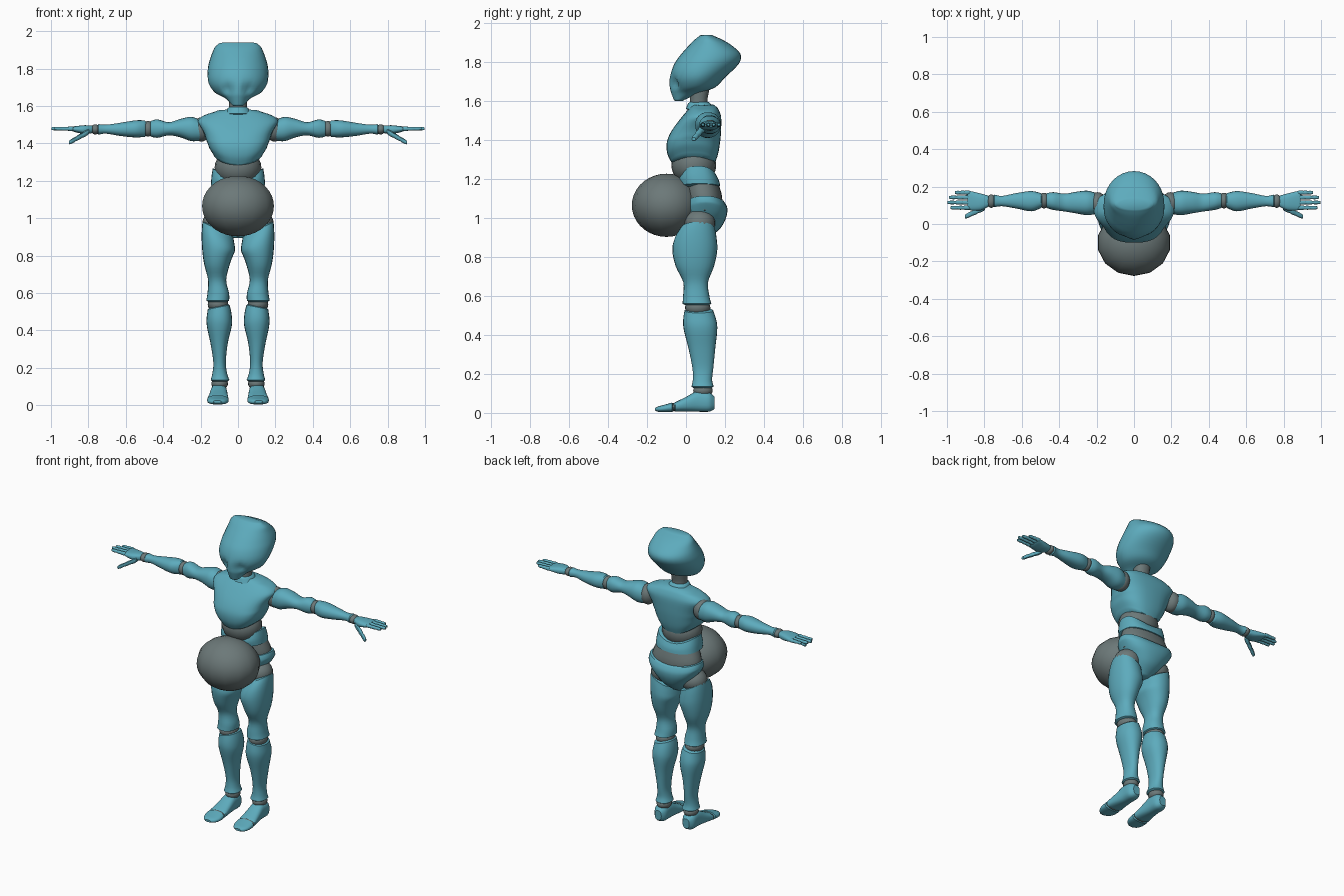
import bpy, bmesh, math
from mathutils import Vector, Matrix

cube = bpy.data.objects.get("Cube")
if cube:
    bpy.data.objects.remove(cube, do_unlink=True)


def make_material(name, colour):
    material = bpy.data.materials.new(name)
    material.use_nodes = True
    material.diffuse_color = colour
    material.node_tree.nodes["Principled BSDF"].inputs["Base Color"].default_value = colour
    return material


teal = make_material("teal shell", (.11, .41, .51, 1))
grey = make_material("grey joint", (.15, .19, .19, 1))
built = []


def finish(name, bm, material):
    """Turn a bmesh into a named object with one material."""
    bmesh.ops.recalc_face_normals(bm, faces=bm.faces)
    mesh = bpy.data.meshes.new(name)
    bm.to_mesh(mesh)
    bm.free()
    mesh.materials.append(material)
    obj = bpy.data.objects.new(name, mesh)
    bpy.context.collection.objects.link(obj)
    built.append(obj)


def smooth_rows(rows, steps):
    """Catmull-Rom interpolation through the section rows."""
    rows = [Vector(row) for row in rows]
    result = []
    for i in range(len(rows) - 1):
        before, start = rows[max(i - 1, 0)], rows[i]
        end, after = rows[i + 1], rows[min(i + 2, len(rows) - 1)]
        for k in range(steps):
            t = k / steps
            result.append(start + (end - before) * (t / 2)
                          + (before * 2 - start * 5 + end * 4 - after) * (t * t / 2)
                          + (start * 3 - before - end * 3 + after) * (t ** 3 / 2))
    return result + [rows[-1]]


def loft(name, rows, axis="z", material=teal, power=2.2, sides=24, steps=4,
         bend=None, side=1, lip=.007):
    """Skin rounded sections; a row is (position, low a, high a, low b, high b)."""
    sections = smooth_rows(rows, steps)
    direction = math.copysign(1, rows[-1][0] - rows[0][0])

    def lip_row(row, sign):
        t, a, b, c, d = row
        da, dc = (b - a) * .09, (d - c) * .09
        return (t + sign * lip, a + da, b - da, c + dc, d - dc)

    sections = ([lip_row(sections[0], -direction)] + sections
                + [lip_row(sections[-1], direction)])
    bm = bmesh.new()
    rings = []
    for t, a_low, a_high, b_low, b_high in sections:
        ring = []
        for k in range(sides):
            angle = math.tau * k / sides
            c, s = math.cos(angle), math.sin(angle)
            a = math.copysign(abs(c) ** (2 / power), c)
            b = math.copysign(abs(s) ** (2 / power), s)
            a = (a_low + a_high + a * (a_high - a_low)) / 2
            b = (b_low + b_high + b * (b_high - b_low)) / 2
            point = Vector({"x": (t, a, b), "y": (a, t, b), "z": (a, b, t)}[axis])
            if bend:
                point = bend(point)
            point.x *= side
            ring.append(bm.verts.new(point))
        rings.append(ring)
    for low, high in zip(rings, rings[1:]):
        for k in range(sides):
            n = (k + 1) % sides
            bm.faces.new((low[k], low[n], high[n], high[k]))
    bm.faces.new(rings[0])
    bm.faces.new(rings[-1])
    finish(name, bm, material)


def ball(name, centre, radii, side=1, sides=20, rings=14):
    bm = bmesh.new()
    place = Matrix.Translation((centre[0] * side, centre[1], centre[2]))
    bmesh.ops.create_uvsphere(bm, u_segments=sides, v_segments=rings, radius=1,
                              matrix=place @ Matrix.Diagonal((*radii, 1)))
    finish(name, bm, grey)


def clamp(value):
    return max(0, min(1, value))


# Head: swept-back skull, pinched muzzle and shallow eye hollows
def shape_head(p):
    front = clamp((.06 - p.y) / .14)
    low = clamp((1.76 - p.z) / .1)
    p.x *= 1 - .3 * front * low
    hollow = math.exp(-((abs(p.x) - .055) / .025) ** 2 - ((p.z - 1.69) / .035) ** 2)
    p.y += .03 * hollow * front
    return p


loft("head", [(1.605, -.04, .04, -.062, -.01), (1.64, -.075, .075, -.075, .07),
              (1.67, -.125, .125, -.083, .15), (1.72, -.157, .157, -.083, .2),
              (1.79, -.162, .162, -.06, .27), (1.84, -.153, .153, -.025, .28),
              (1.885, -.137, .137, .015, .235), (1.915, -.123, .123, .045, .185),
              (1.935, -.1, .1, .07, .14)], power=2, sides=32, bend=shape_head, lip=.004)
loft("neck", [(1.55, -.05, .05, .015, .12), (1.6, -.047, .047, .02, .11),
              (1.66, -.05, .05, .02, .12)], material=grey)


# Chest shell: lower rim rises at the flanks
def shape_chest(p):
    p.z += .06 * clamp((1.42 - p.z) / .13) * (p.x / .15) ** 2
    p.z -= .015 * clamp((p.z - 1.5) / .06) * (p.x / .18) ** 2
    return p


loft("chest", [(1.285, -.125, .125, -.075, .15), (1.33, -.152, .152, -.096, .165),
               (1.39, -.165, .165, -.098, .175), (1.45, -.18, .18, -.072, .18),
               (1.52, -.215, .215, -.02, .18), (1.56, -.195, .195, .015, .165),
               (1.575, -.13, .13, .03, .15)], power=2.6, sides=32, bend=shape_chest)
loft("collar", [(1.56, -.075, .075, .0, .14), (1.588, -.055, .055, .01, .125)])
ball("abdomen_joint", (0, .04, 1.27), (.125, .115, .105))


# Waist shell: raised at the flanks
def shape_waist(p):
    p.z += .05 * clamp((p.z - 1.15) / .07) * (p.x / .14) ** 2
    return p


loft("waist", [(1.165, -.145, .145, -.035, .175), (1.19, -.142, .142, -.04, .17),
               (1.22, -.135, .135, -.03, .155)], power=2.5, sides=32, bend=shape_waist)
loft("pelvis_joint", [(1.04, -.16, .16, .01, .185), (1.11, -.165, .165, .0, .185),
                      (1.18, -.14, .14, .0, .165)], material=grey)
ball("belly", (0, -.1, 1.065), (.197, .178, .162), sides=14, rings=18)


# Hip shell: leg openings cut upward at the sides
def shape_hips(p):
    p.z += .06 * clamp((1.06 - p.z) / .1) * (p.x / .16) ** 2
    p.z += .03 * clamp((p.z - 1.02) / .05) * (p.x / .18) ** 2
    return p


loft("hips", [(.9, -.05, .05, .02, .12), (.945, -.11, .11, .0, .175),
              (1.0, -.16, .16, -.005, .205), (1.05, -.18, .18, -.01, .212),
              (1.085, -.175, .175, .0, .195)], power=2.3, sides=32, bend=shape_hips)


def shape_thigh(p):
    p.z += .5 * (p.x - .11) * clamp((p.z - .8) / .12)
    return p


def shape_knee(p):
    p.z -= .2 * (p.x - .1) * clamp((p.z - .45) / .05)
    return p


def finger(name, start, end, radius, side):
    """Three-knuckled finger running outward along the arm."""
    rows = []
    for k in range(13):
        t = k / 12
        p = Vector(start).lerp(Vector(end), t)
        r = radius * (1 - .25 * t) * (.88 + .16 * abs(math.sin(math.pi * 3 * t)))
        rows.append((p.x, p.y - r, p.y + r, p.z - r, p.z + r))
    loft(name, rows, "x", sides=10, steps=1, side=side, lip=.003)


for label, side in (("left_", 1), ("right_", -1)):
    # Leg
    ball(label + "hip_joint", (.108, .07, .975), (.082, .08, .07), side)
    loft(label + "thigh", [(.94, .025, .19, -.03, .15), (.89, .018, .194, -.06, .158),
                           (.83, .018, .192, -.07, .16), (.75, .045, .18, -.052, .143),
                           (.67, .063, .16, -.014, .113), (.6, .048, .163, -.015, .12),
                           (.56, .047, .17, -.018, .13)],
         bend=shape_thigh, side=side)
    ball(label + "knee_joint", (.107, .06, .54), (.055, .065, .045), side)
    loft(label + "shin", [(.525, .045, .162, -.008, .14), (.47, .033, .168, -.015, .157),
                          (.42, .034, .166, -.01, .16), (.33, .055, .147, .013, .15),
                          (.23, .065, .132, .033, .14), (.17, .058, .137, .035, .134),
                          (.135, .046, .146, .028, .142)],
         bend=shape_knee, side=side)
    ball(label + "ankle_joint", (.098, .087, .115), (.044, .05, .035), side)
    loft(label + "foot", [(.14, .073, .13, .015, .09), (.115, .06, .145, .006, .108),
                          (.06, .058, .147, .006, .113), (.0, .054, .155, .007, .082),
                          (-.055, .05, .164, .007, .055)],
         "y", power=2.6, side=side, lip=.006)
    ball(label + "toe_joint", (.108, -.062, .03), (.052, .018, .022), side)
    loft(label + "toes", [(-.072, .05, .165, .004, .053), (-.11, .052, .164, .004, .042),
                          (-.14, .066, .152, .005, .034), (-.154, .085, .136, .01, .027)],
         "y", power=2.5, side=side, lip=.005)

    # Arm
    ball(label + "shoulder_joint", (.195, .11, 1.475), (.05, .06, .065), side)
    loft(label + "upper_arm", [(.2, .055, .165, 1.415, 1.525), (.25, .047, .178, 1.412, 1.542),
                               (.31, .057, .172, 1.433, 1.53), (.37, .067, .162, 1.443, 1.513),
                               (.43, .075, .17, 1.43, 1.528), (.465, .085, .165, 1.436, 1.52)],
         "x", side=side)
    ball(label + "elbow_joint", (.481, .125, 1.478), (.03, .042, .042), side)
    loft(label + "forearm", [(.498, .085, .165, 1.435, 1.523), (.55, .068, .176, 1.432, 1.523),
                             (.63, .083, .165, 1.44, 1.51), (.705, .095, .15, 1.452, 1.5),
                             (.745, .09, .157, 1.447, 1.503)], "x", side=side)
    ball(label + "wrist_joint", (.763, .122, 1.475), (.025, .036, .027), side)
    loft(label + "hand", [(.78, .092, .152, 1.455, 1.495), (.82, .073, .163, 1.45, 1.497),
                          (.87, .073, .175, 1.46, 1.492), (.885, .078, .176, 1.465, 1.49)],
         "x", power=2.6, side=side, lip=.004)
    tips = zip(("index", "middle", "ring", "little"), (.087, .115, .142, .168),
               (.978, .994, .985, .955))
    for finger_name, y, reach in tips:
        finger(label + finger_name + "_finger", (.88, y, 1.478), (reach, y, 1.479), .012, side)
    finger(label + "thumb", (.8, .088, 1.462), (.9, .04, 1.405), .017, side)

# Smooth shading with crisp seams
bpy.ops.object.select_all(action="DESELECT")
for obj in built:
    obj.select_set(True)
bpy.context.view_layer.objects.active = built[0]
bpy.ops.object.shade_smooth_by_angle(angle=math.radians(40))
